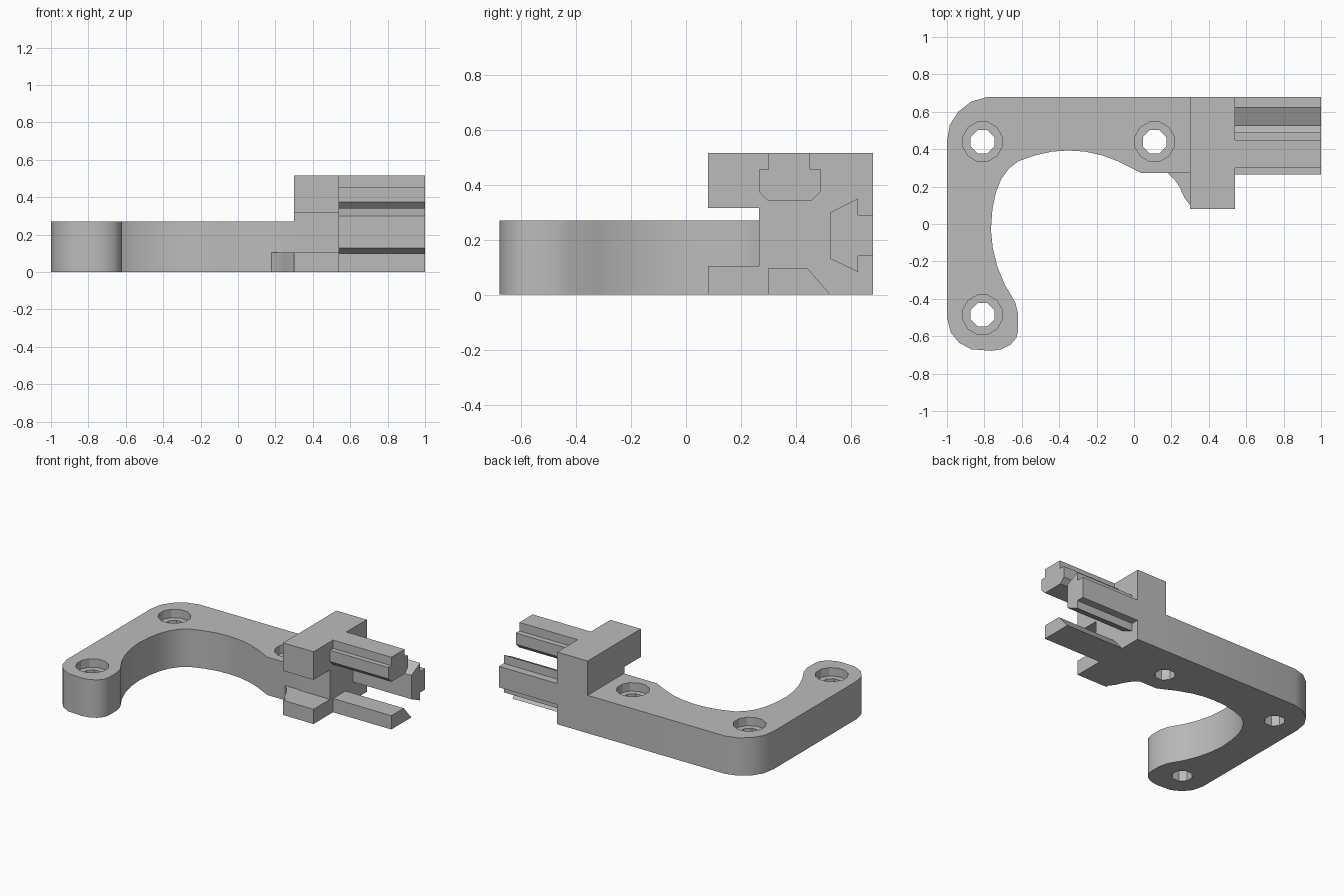
import bpy, bmesh, math
from mathutils import Vector

cube = bpy.data.objects.get("Cube")
if cube:
    bpy.data.objects.remove(cube, do_unlink=True)

grey = bpy.data.materials.new("plain grey")
grey.use_nodes = True
grey.diffuse_color = (0.5, 0.5, 0.5, 1)
grey.node_tree.nodes["Principled BSDF"].inputs["Base Color"].default_value = (0.5, 0.5, 0.5, 1)


def prism(name, profile, start, end, axis="z"):
    """Extrude a closed profile along z (points are x, y) or x (points are y, z)."""
    def place(a, b, t):
        return (a, b, t) if axis == "z" else (t, a, b)
    bm = bmesh.new()
    face = bm.faces.new([bm.verts.new(place(a, b, start)) for a, b in profile])
    new = bmesh.ops.extrude_face_region(bm, geom=[face])["geom"]
    shift = Vector(place(0, 0, end - start))
    bmesh.ops.translate(bm, vec=shift, verts=[g for g in new if isinstance(g, bmesh.types.BMVert)])
    bmesh.ops.recalc_face_normals(bm, faces=bm.faces[:])
    mesh = bpy.data.meshes.new(name)
    bm.to_mesh(mesh)
    bm.free()
    mesh.materials.append(grey)
    obj = bpy.data.objects.new(name, mesh)
    bpy.context.collection.objects.link(obj)
    return obj


def ring(cx, cy, radius, sides):
    step = 2 * math.pi / sides
    return [(cx + radius * math.cos((i + 0.5) * step), cy + radius * math.sin((i + 0.5) * step))
            for i in range(sides)]


def activate(obj):
    bpy.ops.object.select_all(action="DESELECT")
    obj.select_set(True)
    bpy.context.view_layer.objects.active = obj


def cut(target, cutter):
    cutter.hide_render = True
    mod = target.modifiers.new("hole", "BOOLEAN")
    mod.operation, mod.solver, mod.object = "DIFFERENCE", "EXACT", cutter
    activate(target)
    bpy.ops.object.modifier_apply(modifier=mod.name)
    bpy.data.objects.remove(cutter, do_unlink=True)


# Curved mounting plate: back corner, rounded foot end, then the inner curve
THICK = 0.27
plate = prism("mounting_plate", [
    (0.3, 0.68), (-0.78, 0.68), (-0.87, 0.655), (-0.94, 0.6), (-0.985, 0.53), (-1, 0.44),
    (-1, -0.5), (-0.98, -0.58), (-0.935, -0.635), (-0.87, -0.67),
    (-0.76, -0.678), (-0.71, -0.67), (-0.66, -0.645), (-0.63, -0.61), (-0.62, -0.57),
    (-0.62, -0.48), (-0.635, -0.42), (-0.69, -0.325), (-0.73, -0.23), (-0.755, -0.13),
    (-0.765, -0.03), (-0.757, 0.08), (-0.738, 0.17), (-0.71, 0.24), (-0.67, 0.295),
    (-0.62, 0.335), (-0.53, 0.367), (-0.44, 0.387), (-0.35, 0.393), (-0.26, 0.387),
    (-0.17, 0.367), (-0.08, 0.333), (0.04, 0.272), (0.3, 0.272)], 0, THICK)

# Counterbored screw holes
for x, y in ((-0.81, 0.44), (0.11, 0.44), (-0.81, -0.485)):
    cut(plate, prism("bore_cutter", ring(x, y, 0.108, 12), THICK - 0.06, THICK + 0.1))
    cut(plate, prism("hole_cutter", ring(x, y, 0.068, 8), -0.1, THICK + 0.1))

# End block with a slot open to the front
block = prism("end_block", [
    (0.08, 0), (0.68, 0), (0.68, 0.515), (0.08, 0.515),
    (0.08, 0.315), (0.265, 0.315), (0.265, 0.105), (0.08, 0.105)], 0.3, 0.54, "x")

# Low curved gusset beside the block
gusset = prism("gusset", [
    (0.18, 0.272), (0.215, 0.24), (0.245, 0.195), (0.27, 0.14), (0.3, 0.1), (0.3, 0.272)], 0, 0.105)

# Three rails that slide into the neighbouring channel
rails = {
    "top_rail": [(0.3, 0.515), (0.3, 0.455), (0.265, 0.455), (0.265, 0.375), (0.3, 0.34),
                 (0.455, 0.34), (0.49, 0.375), (0.49, 0.455), (0.45, 0.455), (0.45, 0.515)],
    "back_rail": [(0.68, 0.29), (0.625, 0.29), (0.625, 0.35), (0.525, 0.3),
                  (0.525, 0.13), (0.625, 0.083), (0.625, 0.14), (0.68, 0.14)],
    "bottom_rail": [(0.3, 0), (0.525, 0), (0.44, 0.098), (0.3, 0.098)],
}
parts = [plate, block, gusset]
parts += [prism(name, profile, 0.54, 1, "x") for name, profile in rails.items()]

for part in parts:
    activate(part)
    bpy.ops.object.shade_smooth_by_angle(angle=math.radians(29))
